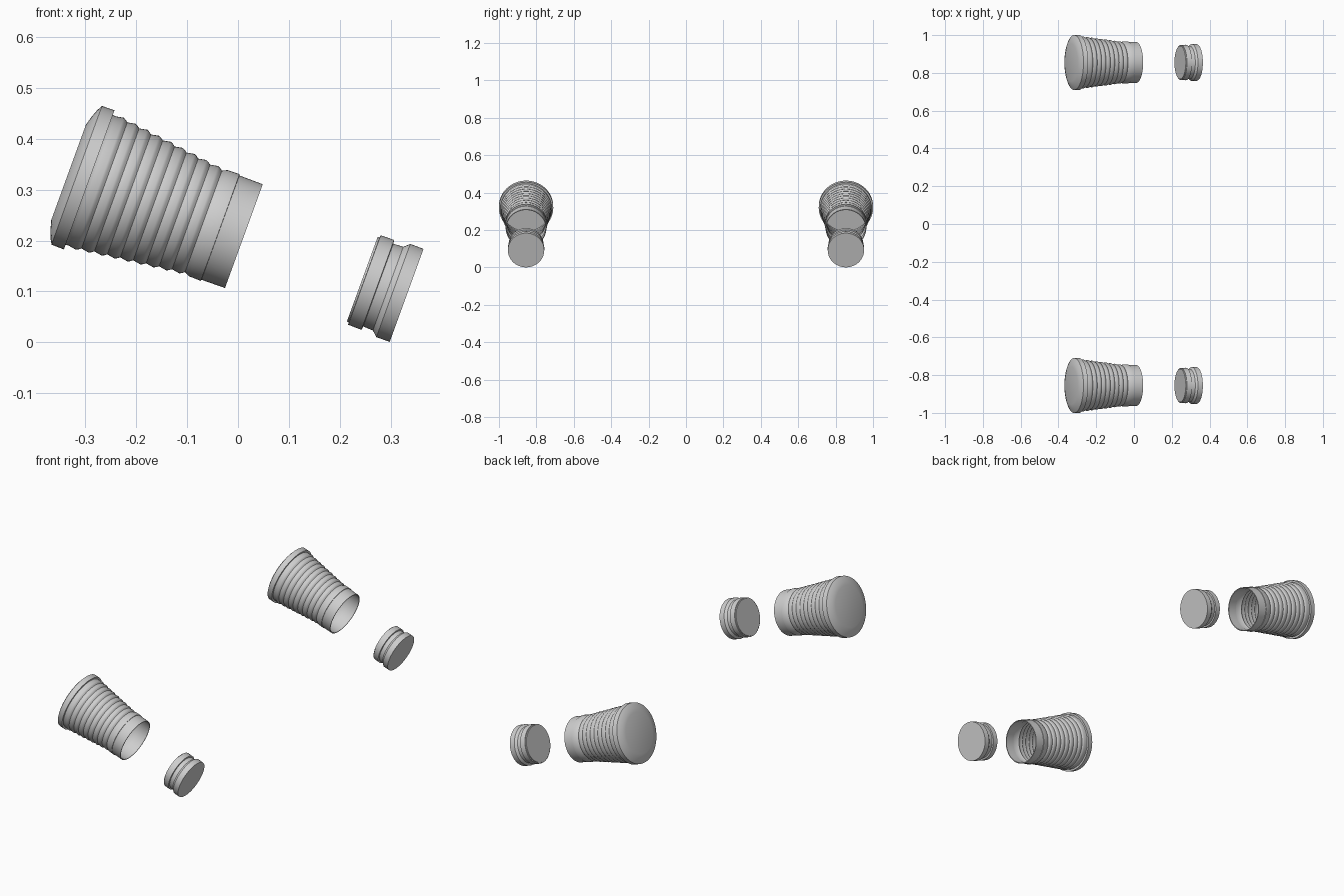
import bpy, bmesh
from math import sin, cos, pi, radians

cube = bpy.data.objects.get("Cube")
if cube:
    bpy.data.objects.remove(cube, do_unlink=True)

SEGMENTS = 64
TILT = radians(20)
AXIS_OFFSET = 0.2      # distance of the shared axis from the origin
SIDE = 0.855           # y of each grip

rubber = bpy.data.materials.new("light grey rubber")
rubber.use_nodes = True
GREY = (0.62, 0.62, 0.62, 1)
rubber.diffuse_color = GREY
rubber.node_tree.nodes["Principled BSDF"].inputs["Base Color"].default_value = GREY


def lathe(name, profile, y, sharp_angle):
    """Revolve (position, radius) points about local x, capping both ends."""
    bm = bmesh.new()
    rings = []
    for x, r in profile:
        rings.append([bm.verts.new((x, r * cos(2 * pi * i / SEGMENTS),
                                    r * sin(2 * pi * i / SEGMENTS)))
                      for i in range(SEGMENTS)])
    for a, b in zip(rings, rings[1:]):
        for i in range(SEGMENTS):
            j = (i + 1) % SEGMENTS
            bm.faces.new((a[i], a[j], b[j], b[i]))
    bm.faces.new(rings[0])
    bm.faces.new(rings[-1])
    bmesh.ops.recalc_face_normals(bm, faces=bm.faces[:])
    mesh = bpy.data.meshes.new(name)
    bm.to_mesh(mesh)
    bm.free()
    mesh.materials.append(rubber)
    ob = bpy.data.objects.new(name, mesh)
    bpy.context.collection.objects.link(ob)
    ob.rotation_euler.y = TILT
    ob.location = (AXIS_OFFSET * sin(TILT), y, AXIS_OFFSET * cos(TILT))
    bpy.ops.object.select_all(action='DESELECT')
    ob.select_set(True)
    bpy.context.view_layer.objects.active = ob
    bpy.ops.object.shade_smooth_by_angle(angle=radians(sharp_angle))


# Tapered sawtooth ridges along the sleeve
START, END, COUNT = -0.378, -0.145, 9
pitch = (END - START) / COUNT


def sleeve_radius(x):
    return 0.135 + (x - START) / (END - START) * (0.106 - 0.135)


ridges = []
for k in range(COUNT):
    x = START + k * pitch
    ridges += [(x, sleeve_radius(x)),
               (x + pitch * 0.62, sleeve_radius(x + pitch * 0.62) + 0.005),
               (x + pitch * 0.82, sleeve_radius(x + pitch * 0.82) + 0.003)]
ridges.append((END, 0.106))

# Domed flange, ridged sleeve, collar and plain mouth
end_cap = [(-0.427, 0.1), (-0.422, 0.118), (-0.416, 0.134), (-0.410, 0.145),
           (-0.384, 0.1455), (-0.384, 0.136)]
collar = [(-0.135, 0.111), (-0.110, 0.1115), (-0.1095, 0.109), (-0.0605, 0.1085)]
outside = end_cap + ridges + collar

# Thin inner wall follows the sleeve back to the closed end
WALL = 0.004
inside = [(x, r - WALL) for x, r in reversed(ridges + collar)]
grip_profile = outside + inside

# Separate end plug with a groove and a wide outer rim
plug_profile = [(0.187, 0.088), (0.191, 0.089), (0.1915, 0.0935),
                (0.2195, 0.094), (0.2205, 0.0865), (0.241, 0.0875),
                (0.252, 0.0975), (0.2798, 0.0972)]

for label, y in (("front", -SIDE), ("back", SIDE)):
    lathe(label + "_grip", grip_profile, y, 40)
    lathe(label + "_end_plug", plug_profile, y, 30)
